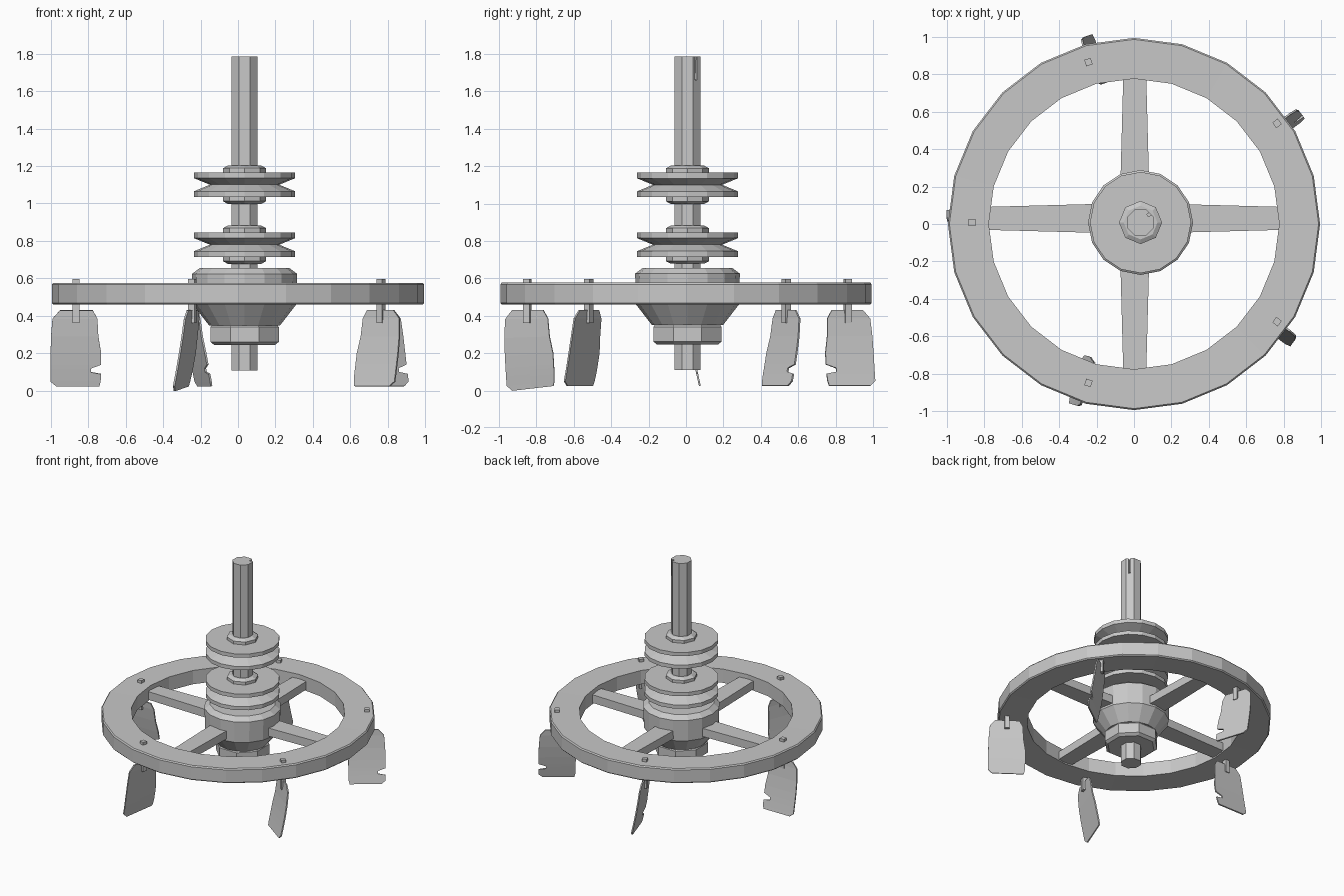
import bpy, bmesh, math
from mathutils import Matrix, Vector

cube = bpy.data.objects.get("Cube")
if cube:
    bpy.data.objects.remove(cube, do_unlink=True)

metal = bpy.data.materials.new("plain grey metal")
metal.use_nodes = True
GREY = (0.58, 0.58, 0.58, 1)
metal.diffuse_color = GREY
metal.node_tree.nodes["Principled BSDF"].inputs["Base Color"].default_value = GREY

AXLE = Vector((0.035, 0.008, 0))   # the shaft sits slightly off the wheel centre


def finish(name, bm):
    bmesh.ops.recalc_face_normals(bm, faces=bm.faces)
    mesh = bpy.data.meshes.new(name)
    bm.to_mesh(mesh)
    bm.free()
    mesh.materials.append(metal)
    obj = bpy.data.objects.new(name, mesh)
    bpy.context.collection.objects.link(obj)
    return obj


def lathe(name, profile, sides, turn=0.0, centre=AXLE, closed=False):
    """Spin (radius, height) points; open profiles get flat end caps."""
    bm = bmesh.new()
    rings = []
    for r, z in profile:
        rings.append([])
        for i in range(sides):
            a = math.tau * (i + turn) / sides
            rings[-1].append(bm.verts.new(centre + Vector((r * math.cos(a), r * math.sin(a), z))))
    pairs = list(zip(rings, rings[1:]))
    if closed:
        pairs.append((rings[-1], rings[0]))
    else:
        bm.faces.new(rings[0])
        bm.faces.new(rings[-1])
    for low, high in pairs:
        for i in range(sides):
            j = (i + 1) % sides
            bm.faces.new((low[i], low[j], high[j], high[i]))
    return finish(name, bm)


def box(name, size, matrix):
    bm = bmesh.new()
    bmesh.ops.create_cube(bm, size=1, matrix=matrix @ Matrix.Diagonal((*size, 1)))
    return finish(name, bm)


# Shaft with a small chipped slot near the top
shaft = lathe("shaft", [(0.076, 0.11), (0.076, 1.785)], 8, 0.5)
slot = box("slot_cutter", (0.05, 0.016, 0.26),
           Matrix.Translation((0.095, 0.058, 1.79)) @ Matrix.Rotation(0.5, 4, 'Z')
           @ Matrix.Rotation(0.08, 4, 'Y'))
slot.hide_render = True
slot.hide_set(True)
cut = shaft.modifiers.new("slot", 'BOOLEAN')
cut.operation = 'DIFFERENCE'
cut.object = slot

# Hub drum, tapering underneath, and its lower nut
lathe("hub", [(0.19, 0.35), (0.275, 0.46), (0.28, 0.625), (0.24, 0.655)], 16)
lathe("hub_nut", [(0.175, 0.245), (0.198, 0.262), (0.198, 0.34), (0.175, 0.37)], 8, 0.5)

# Two grooved pulleys with collars above and below
for label, mid in (("upper", 1.1), ("lower", 0.78)):
    half = [(0.27, 0.065), (0.27, 0.035)]
    profile = half + [(0.185, 0)] + [(r, -z) for r, z in reversed(half)]
    lathe(label + "_pulley", [(r, mid + z) for r, z in profile], 16)
    for side, s in (("top", 1), ("bottom", -1)):
        lathe(f"{label}_{side}_collar",
              [(r, mid + s * z) for r, z in ((0.115, 0.06), (0.115, 0.088), (0.09, 0.102))], 8)

# Wheel rim
lathe("rim", [(0.775, 0.465), (0.985, 0.46), (0.993, 0.468), (0.993, 0.568),
              (0.985, 0.577), (0.775, 0.575)], 24, 0, Vector(), True)

# Four tapering spokes
for k, label in enumerate(("left", "back", "right", "front")):
    turn = Matrix.Rotation(k * math.pi / 2, 3, 'Z')
    offset = Vector((0.005, 0.03, 0)) * (1 if k % 2 else 0)
    offset = Vector((0.004, 0, 0)) if k % 2 else Vector((0, 0.03, 0))
    bm = bmesh.new()
    ends = []
    for dist, w in ((0.2, 0.077), (0.8, 0.061)):
        ends.append([bm.verts.new(turn @ Vector((dist, y, z)) + offset)
                     for y, z in ((-w, 0.475), (w, 0.475), (w, 0.54), (-w, 0.54))])
    for end in ends:
        bm.faces.new(end)
    for i in range(4):
        j = (i + 1) % 4
        bm.faces.new((ends[0][i], ends[0][j], ends[1][j], ends[1][i]))
    finish(label + "_spoke", bm)

# Paddle silhouette: height, inner radius, outer radius
ROWS = [(0.43, 0.81, 0.985), (0.385, 0.785, 1.025), (0.29, 0.78, 1.033),
        (0.2, 0.765, 1.035), (0.14, 0.765, 1.035), (0.12, 0.765, 1.035),
        (0.1, 0.765, 1.035), (0.09, 0.765, 1.035), (0.05, 0.768, 1.035),
        (0.025, 0.775, 1.005)]
NOTCH_ROWS = (5, 6)


def paddle(name, turn, notch, droop):
    bm = bmesh.new()
    rows = []
    for i, (z, inner, outer) in enumerate(ROWS):
        if i in NOTCH_ROWS:
            inner += 0.055 if notch == "inner" else 0
            outer -= 0.055 if notch == "outer" else 0
        t = (0.43 - z) / 0.4
        curl = -0.065 * t ** 1.4        # the blade sweeps clockwise as it falls
        rows.append([bm.verts.new(AXLE + turn @ Vector((r, curl, z - droop * t * f)))
                     for r, f in ((inner, 0), ((inner + outer) / 2, 0.5), (outer, 1))])
    for a, b in zip(rows, rows[1:]):
        for i in range(2):
            bm.faces.new((a[i], a[i + 1], b[i + 1], b[i]))
    obj = finish(name, bm)
    solid = obj.modifiers.new("thickness", 'SOLIDIFY')
    solid.thickness = 0.01
    solid.offset = 0


# Five paddles hanging from square pegs through the rim
for k, notch in enumerate(("outer", "inner", "inner", "none", "none")):
    turn = Matrix.Rotation(math.radians(36 + 72 * k), 3, 'Z')
    paddle(f"paddle_{k + 1}", turn, notch, 0.025 if k == 3 else 0)
    box(f"peg_{k + 1}", (0.036, 0.036, 0.235),
        Matrix.Translation(AXLE + turn @ Vector((0.9, 0, 0.48))) @ turn.to_4x4())
